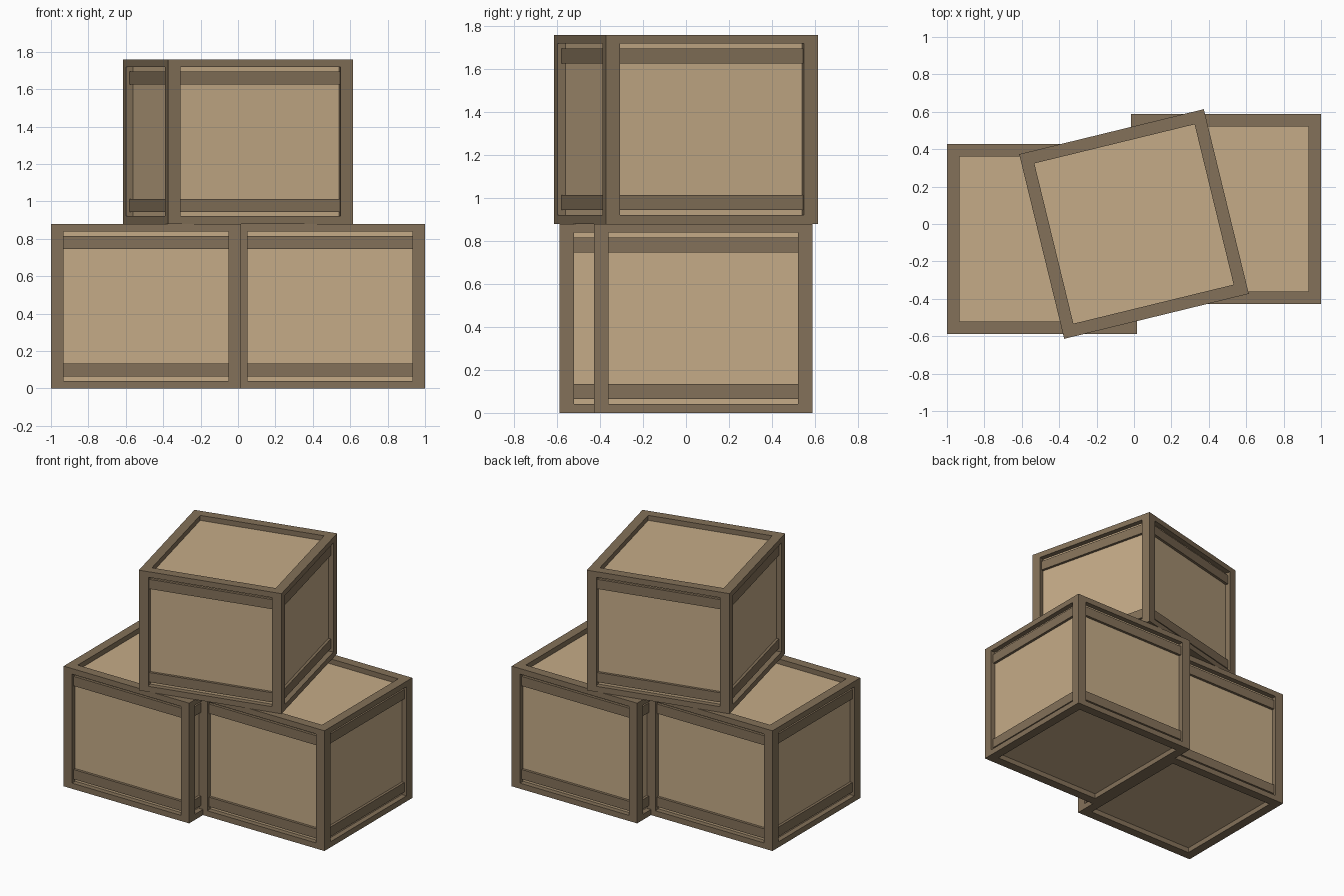
import bpy, bmesh, math
from mathutils import Matrix

if "Cube" in bpy.data.objects:
    bpy.data.objects.remove(bpy.data.objects["Cube"])

W, H = 1.016, 0.88        # crate width and height
POST, RIM = 0.067, 0.041  # post width, rim height
PANEL_IN, RAIL_IN = 0.037, 0.018  # recess of panels and rails


def material(name, color):
    m = bpy.data.materials.new(name)
    m.diffuse_color = color
    m.use_nodes = True
    m.node_tree.nodes["Principled BSDF"].inputs["Base Color"].default_value = m.diffuse_color
    return m


light = material("light_wood", (0.56, 0.41, 0.245, 1))
dark = material("dark_wood", (0.23, 0.165, 0.10, 1))


def add_box(bm, lo, hi):
    size = [b - a for a, b in zip(lo, hi)]
    mid = [(a + b) / 2 for a, b in zip(lo, hi)]
    bmesh.ops.create_cube(bm, size=1, matrix=Matrix.Translation(mid) @ Matrix.Diagonal((*size, 1)))


def finish(bm, name, mat, loc, angle):
    me = bpy.data.meshes.new(name)
    bm.to_mesh(me)
    bm.free()
    me.materials.append(mat)
    ob = bpy.data.objects.new(name, me)
    ob.location = loc
    ob.rotation_euler.z = angle
    bpy.context.collection.objects.link(ob)


def crate(name, loc, angle=0):
    h, q = W / 2, W / 2 - POST

    # recessed panels: one inner box
    bm = bmesh.new()
    p = h - PANEL_IN
    add_box(bm, (-p, -p, PANEL_IN), (p, p, H - PANEL_IN))
    finish(bm, name + "_panels", light, loc, angle)

    # corner post, rims of one side; repeated for four sides
    bm = bmesh.new()
    for i in range(4):
        side = bmesh.new()
        add_box(side, (-h, -h, 0), (-q, -q, H))
        for z in (0, H - RIM):
            add_box(side, (-q, -h, z), (q, -q, z + RIM))
        side.transform(Matrix.Rotation(i * math.pi / 2, 4, 'Z'))
        tmp = bpy.data.meshes.new("tmp")
        side.to_mesh(tmp)
        side.free()
        bm.from_mesh(tmp)
        bpy.data.meshes.remove(tmp)
    finish(bm, name + "_frame", dark, loc, angle)

    # recessed rails near top and bottom of every side
    bm = bmesh.new()
    a, b = h - RAIL_IN, h - PANEL_IN - 0.01
    for z in (0.064, H - 0.064 - 0.07):
        for s in (-1, 1):
            y0, y1 = sorted((s * a, s * b))
            add_box(bm, (-q, y0, z), (q, y1, z + 0.07))
            add_box(bm, (y0, -q, z), (y1, q, z + 0.07))
    finish(bm, name + "_rails", dark, loc, angle)


crate("left_crate", (-0.492, -0.08, 0))
crate("right_crate", (0.492, 0.08, 0))
crate("top_crate", (0, 0, H), math.radians(13.7))
